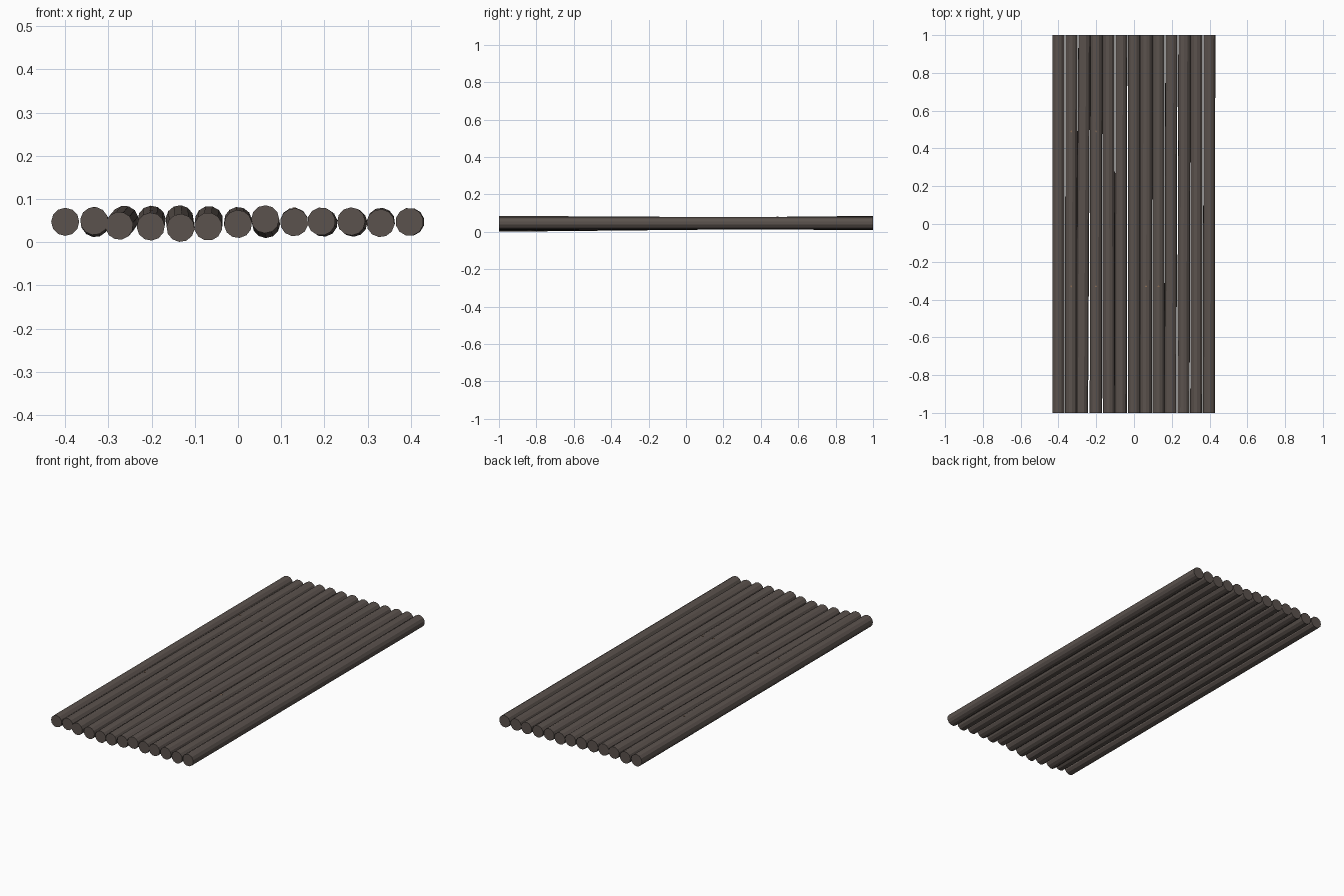
import bpy, bmesh, math
from mathutils import Vector

if "Cube" in bpy.data.objects:
    bpy.data.objects.remove(bpy.data.objects["Cube"])

def material(name, rgb):
    m = bpy.data.materials.new(name)
    m.diffuse_color = (*rgb, 1)
    m.use_nodes = True
    m.node_tree.nodes["Principled BSDF"].inputs["Base Color"].default_value = m.diffuse_color
    return m

bark = material("dark wood", (0.105, 0.085, 0.075))
knot_mat = material("tan knot", (0.25, 0.15, 0.09))

R, SIDES = 0.0325, 12
# front x, front z, back x, back z of each log
LOGS = [
    (-.400, .047, -.400, .047), (-.333, .049, -.331, .044),
    (-.275, .038, -.263, .052), (-.202, .036, -.200, .052),
    (-.133, .033, -.135, .053), (-.069, .036, -.067, .051),
    (.000, .042, .000, .049), (.063, .053, .065, .042),
    (.130, .046, .130, .047), (.193, .048, .198, .045),
    (.262, .048, .267, .045), (.330, .044, .331, .047),
    (.397, .047, .399, .047)]

# logs: low-poly tapered-free cylinders, each slightly skewed
for i, (fx, fz, bx, bz) in enumerate(LOGS):
    bm = bmesh.new()
    rings = []
    for x, y, z in ((fx, -1, fz), (bx, 1, bz)):
        ring = []
        for k in range(SIDES):
            a = 2 * math.pi * k / SIDES + i * 0.37
            ring.append(bm.verts.new((x + R * math.cos(a), y, z + R * math.sin(a))))
        rings.append(ring)
    f, b = rings
    for k in range(SIDES):
        n = (k + 1) % SIDES
        bm.faces.new((f[k], f[n], b[n], b[k]))
    bm.faces.new(f)
    bm.faces.new(b)
    bmesh.ops.recalc_face_normals(bm, faces=bm.faces)
    me = bpy.data.meshes.new(f"log_{i + 1}")
    bm.to_mesh(me)
    bm.free()
    me.materials.append(bark)
    bpy.context.collection.objects.link(bpy.data.objects.new(f"log_{i + 1}", me))

# tiny knots barely breaking the top surface
for n, (li, y) in enumerate([(1, .49), (3, .49), (1, -.33), (3, -.33), (7, -.33), (8, -.33)]):
    fx, fz, bx, bz = LOGS[li]
    t = (y + 1) / 2
    bpy.ops.mesh.primitive_cylinder_add(vertices=6, radius=0.005, depth=0.006,
        location=(fx + (bx - fx) * t, y, fz + (bz - fz) * t + R - 0.002))
    o = bpy.context.object
    o.name = f"knot_{n + 1}"
    o.data.materials.append(knot_mat)
